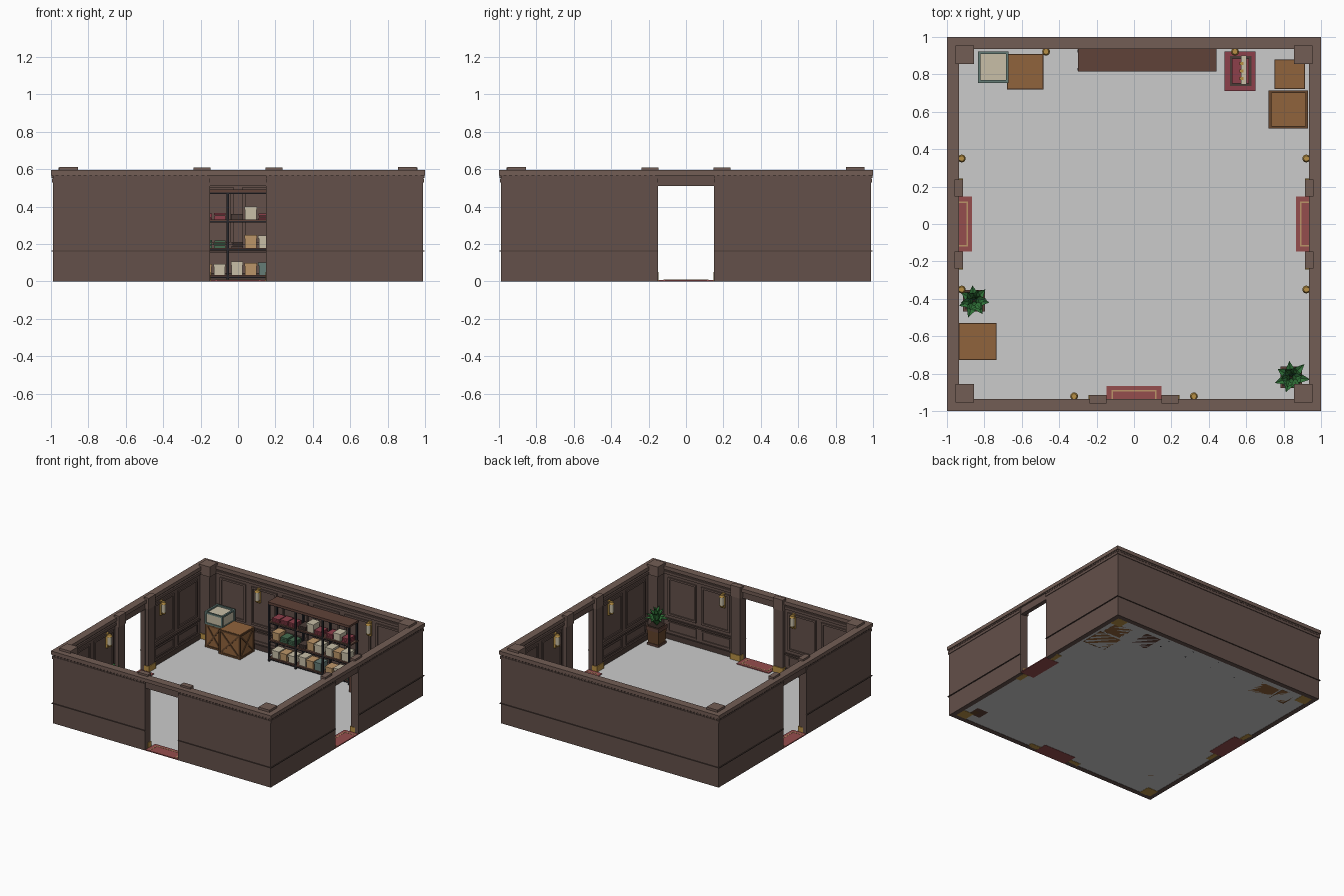
import bpy, bmesh, math, random
from mathutils import Matrix, Vector

if "Cube" in bpy.data.objects:
    bpy.data.objects.remove(bpy.data.objects["Cube"])
random.seed(4)
T, R = Matrix.Translation, Matrix.Rotation
I = Matrix.Identity(4)

COL = dict(wall=(.125, .08, .068), trim=(.17, .11, .09), dark=(.07, .045, .038), brass=(.48, .28, .06),
           cream=(.58, .52, .39), rug=(.30, .075, .075), tan=(.5, .3, .14), wood=(.28, .125, .045),
           edge=(.13, .06, .025), shelf=(.115, .055, .04), iron=(.02, .02, .025), leaf=(.03, .17, .04),
           red=(.27, .05, .07), green=(.06, .15, .08), teal=(.13, .2, .18), soil=(.03, .02, .015))
MAT = {}
for n, c in COL.items():
    MAT[n] = bpy.data.materials.new(n)
    MAT[n].diffuse_color = (*c, 1)


def finish(name, bm, mat):
    me = bpy.data.meshes.new(name)
    bm.to_mesh(me)
    bm.free()
    me.materials.append(MAT[mat])
    ob = bpy.data.objects.new(name, me)
    bpy.context.collection.objects.link(ob)
    return ob


def boxes(name, mat, items, M=I):
    """One object from boxes (x0, x1, y0, y1, z0, z1[, local matrix])."""
    bm = bmesh.new()
    for b in items:
        x0, x1, y0, y1, z0, z1 = b[:6]
        L = b[6] if len(b) > 6 else I
        S = Matrix.Diagonal((x1 - x0, y1 - y0, z1 - z0, 1))
        bmesh.ops.create_cube(bm, size=1, matrix=M @ L @ T(((x0 + x1) / 2, (y0 + y1) / 2, (z0 + z1) / 2)) @ S)
    return finish(name, bm, mat)


def cones(name, mat, items, M=I, seg=12):
    """One object from cones (x, y, z0, z1, r0, r1)."""
    bm = bmesh.new()
    for x, y, z0, z1, r0, r1 in items:
        bmesh.ops.create_cone(bm, cap_ends=True, segments=seg, radius1=r0, radius2=r1, depth=z1 - z0,
                              matrix=M @ T((x, y, (z0 + z1) / 2)))
    return finish(name, bm, mat)


def frame(x0, x1, z0, z1, y0, y1, t):
    """Four bars around a rectangle on a wall facing y."""
    return [(x0, x1, y0, y1, z0, z0 + t), (x0, x1, y0, y1, z1 - t, z1),
            (x0, x0 + t, y0, y1, z0 + t, z1 - t), (x1 - t, x1, y0, y1, z0 + t, z1 - t)]


# floor
bm = bmesh.new()
bmesh.ops.create_grid(bm, x_segments=1, y_segments=1, size=.97, matrix=T((0, 0, .002)))
me = bpy.data.meshes.new("floor")
bm.to_mesh(me)
bm.free()
bpy.context.collection.objects.link(bpy.data.objects.new("floor", me))

# four walls, each laid out as the front wall and turned about z
for k, (side, lamps) in enumerate([("front", (-.32, .32)), ("right", (-.35, .35)),
                                   ("back", (.47, -.54)), ("left", (-.35, .35))]):
    M = R(k * math.pi / 2, 4, 'Z')
    door = side != "back"
    runs = [(-.99, -.15), (.15, .99)] if door else [(-.99, .99)]
    inner = [(-.85, -.24), (.24, .85)] if door else [(-.85, .85)]
    slab, bands, lines, panels = [], [], [], []
    for a, b in runs:
        slab.append((a, b, -.99, -.95, 0, .57))
        a2, b2 = (max(a, -.94), min(b, .94))
        lines += [(a - .007 * (a < -.9), b + .007 * (b > .9), -.997, -.98, .160, .166)]
        bands += [(a - .005 * (a < -.9), b + .005 * (b > .9), -.995, -.98, .53, .55),
                  (a2, b2, -.955, -.937, .53, .552)]
        n = int((b - a) / .03)
        bands += [(a + i * .03, a + i * .03 + .015, -.996, -.98, .552, .566) for i in range(n)]
    for a, b in inner:
        lines += [(a, b, -.955, -.937, .003, .045), (a, b, -.955, -.936, .155, .17)]
        n = round((b - a) / .29)
        w = (b - a) / n
        for i in range(n):
            x0, x1 = a + i * w + .025, a + (i + 1) * w - .025
            panels += frame(x0, x1, .195, .505, -.955, -.94, .016)
            panels += frame(x0, x1, .06, .142, -.955, -.942, .01)
    if door:
        slab.append((-.15, .15, -.985, -.95, .51, .57))
    boxes(side + "_wall", "wall", slab, M)
    boxes(side + "_wall_mouldings", "wall", bands, M)
    boxes(side + "_wall_rails", "dark", lines, M)
    boxes(side + "_wall_panels", "wall", panels, M)
    boxes(side + "_wall_cap", "trim", [(-1, 1, -1, -.935, .566, .595)], M)
    # corner post with capital and brass shoe
    boxes(side + "_corner_post", "wall", [(-.95, -.865, -.95, -.865, .04, .54)], M)
    boxes(side + "_corner_capital", "trim", [(-.955, -.855, -.955, -.855, .53, .613)], M)
    boxes(side + "_corner_shoe", "brass", [(-.955, -.858, -.955, -.858, 0, .045)], M)
    # door pilasters, shoes and rug
    if door:
        boxes(side + "_door_pilasters", "wall", [(s * .195 - .042, s * .195 + .042, -.955, -.92, .04, .53) for s in (-1, 1)], M)
        boxes(side + "_door_capitals", "trim", [(s * .193 - .045, s * .193 + .045, -.96, -.915, .52, .61) for s in (-1, 1)], M)
        boxes(side + "_door_shoes", "brass", [(s * .195 - .047, s * .195 + .047, -.96, -.914, 0, .05) for s in (-1, 1)], M)
        boxes(side + "_door_rug", "rug", [(-.147, .147, -.99, -.865, 0, .008)], M)
        boxes(side + "_rug_border", "tan", [(-.12, .12, -.895, -.887, .005, .0095), (-.12, -.112, -.985, -.895, .005, .0095),
                                            (.112, .12, -.985, -.895, .005, .0095)], M)
    # wall lamps
    for j, x in enumerate(lamps):
        cones(f"{side}_lamp_{j}_brass", "brass", [(x, -.921, .405, .42, .012, .02), (x, -.921, .488, .503, .021, .014)], M)
        boxes(f"{side}_lamp_{j}_plate", "brass", [(x - .013, x + .013, -.955, -.934, .39, .51)], M)
        cones(f"{side}_lamp_{j}_shade", "cream", [(x, -.921, .42, .488, .017, .017)], M)


def crate(name, x0, x1, y0, y1, z0, h, body="wood", trim="edge", rim=False):
    """Framed box with a cross brace on every side."""
    w, d, t = x1 - x0, y1 - y0, .014
    M = T(((x0 + x1) / 2, (y0 + y1) / 2, z0))
    lid = h - .012 if rim else h
    boxes(name + "_body", body, [(-w / 2 + .006, w / 2 - .006, -d / 2 + .006, d / 2 - .006, 0, lid)], M)
    bars = []
    for k in range(4):
        a, b = (w, d) if k % 2 == 0 else (d, w)
        Q = R(k * math.pi / 2, 4, 'Z')
        y = -b / 2
        bars += [(*f, Q) for f in frame(-a / 2, a / 2, 0, h - .002 if not rim else h, y, y + (t if rim else .01), t)]
        if body == "wood":
            ang, ln = math.atan2(h - .03, a - .03), math.hypot(h - .03, a - .03)
            for s in (-1, 1):
                bars.append((-ln / 2, ln / 2, y + .001, y + .009, -.006, .006, Q @ T((0, 0, h / 2)) @ R(s * ang, 4, 'Y')))
    boxes(name + "_frame", trim, bars, M)


# crates and boxes
crate("back_left_crate", -.68, -.485, .72, .91, .002, .20)
crate("back_left_low_crate", -.83, -.685, .76, .92, .002, .19)
crate("cream_case", -.835, -.67, .755, .922, .193, .10, "cream", "teal", True)
crate("right_rimmed_crate", .72, .93, .51, .715, .002, .20, rim=True)
crate("right_small_crate", .75, .915, .722, .88, .002, .16)
crate("left_crate", -.935, -.735, -.728, -.528, .002, .20)

# display stand with a small upright piece
boxes("stand_body", "shelf", [(.50, .64, .725, .91, .002, .15)])
boxes("stand_red_top", "red", [(.485, .65, .712, .922, .15, .165), (.525, .615, .75, .885, .165, .18)])
boxes("stand_inset", "dark", [(.512, .628, .738, .897, .165, .17)])
boxes("stand_tablet", "cream", [(.572, .602, .745, .90, .18, .235)])
boxes("stand_clasps", "brass", [(.565, .585, y, y + .015, .18, .242) for y in (.77, .81, .85)])

# shelving rack
posts = (-.295, -.055, .19, .432)
boxes("rack_posts", "iron", [(x - .007, x + .007, y - .007, y + .007, .002, .48) for x in posts for y in (.828, .925)])
boxes("rack_boards", "shelf", [(-.3, .44, .822, .934, z, z + .012) for z in (.022, .168, .318)])
boxes("rack_top", "shelf", [(-.3, .44, .815, .936, .475, .492)])
boxes("rack_rails", "iron", [(-.3, .44, .82, .826, z, z + .008) for z in (.018, .164, .314, .468)])

# shelf contents: one letter per item, colour and kind by letter
KIND = dict(r=("red", .035), g=("green", .04), k=("dark", .03), c=("cream", .065), t=("tan", .06), l=("teal", .065))
for row, (z, text) in enumerate([(.034, "ctcctltcg"), (.18, "tggktcctc"), (.33, "rrrkcrrcr")]):
    for i, ch in enumerate(text):
        mat, h = KIND[ch]
        bay = posts[i // 3]
        x = bay + .05 + (i % 3) * .073
        w, h = .033, h * random.uniform(.9, 1.15)
        y = .83 + random.uniform(0, .008)
        nm = f"shelf_item_{row}_{i}"
        if ch in "rgk":
            boxes(nm + "_books", mat, [(x - w + random.uniform(0, .008), x + w, y, y + .085, z + j * h / 3, z + (j + .85) * h / 3) for j in range(3)])
        else:
            boxes(nm + "_box", mat, [(x - w + .003, x + w - .003, y + .004, y + .084, z, z + h * .75),
                                     (x - w, x + w, y, y + .088, z + h * .75, z + h)])


def plant(name, x, y):
    """Tapered square planter with folded pointed leaves."""
    M = T((x, y, .002)) @ R(math.pi / 4, 4, 'Z')
    cones(name + "_pot", "edge", [(0, 0, 0, .135, .066, .074)], T((x, y, .002)) @ R(math.pi / 4, 4, 'Z'), 4)
    boxes(name + "_collar", "shelf", [(-.058, .058, -.058, .058, .125, .155), (-.052, .052, -.052, .052, .002, .02)], T((x, y, 0)))
    boxes(name + "_soil", "soil", [(-.048, .048, -.048, .048, .15, .158)], T((x, y, 0)))
    bm = bmesh.new()
    for n, reach, rise, width, turn in ((7, .095, .08, .024, 0), (6, .065, .12, .02, .4), (4, .03, .145, .016, .8)):
        for i in range(n):
            f = random.uniform(.85, 1.1)
            L = M @ R(turn + i * math.tau / n, 4, 'Z')
            p = [bm.verts.new(L @ Vector(c)) for c in (
                (.005, 0, .155), (reach * .5 * f, width, .155 + rise * .8), (reach * .5 * f, 0, .145 + rise * .8),
                (reach * .5 * f, -width, .155 + rise * .8), (reach * f, 0, .155 + rise * (.75 if reach > .08 else 1)))]
            for t in ((0, 2, 1), (0, 3, 2), (1, 2, 4), (2, 3, 4)):
                bm.faces.new([p[q] for q in t])
    finish(name + "_leaves", bm, "leaf")


plant("front_right_plant", .84, -.82)
plant("left_plant", -.855, -.41)

for m in bpy.data.materials:
    if m.users and not m.is_grease_pencil:
        m.use_nodes = True
        m.node_tree.nodes["Principled BSDF"].inputs["Base Color"].default_value = m.diffuse_color
